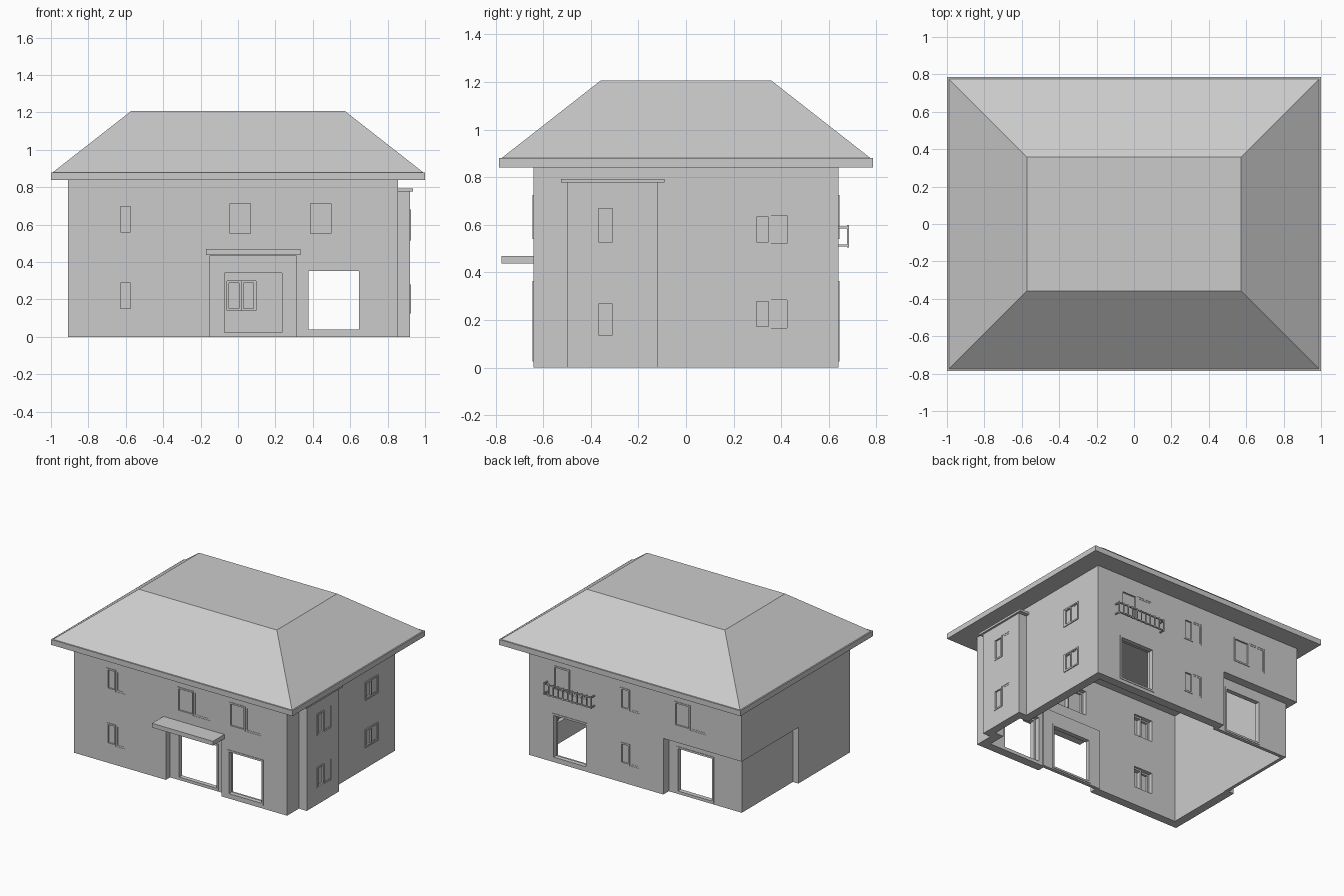
import bpy, bmesh

if "Cube" in bpy.data.objects:
    bpy.data.objects.remove(bpy.data.objects["Cube"], do_unlink=True)

grey = bpy.data.materials.new("plain_grey")
grey.use_nodes = True
grey.diffuse_color = (0.6, 0.6, 0.6, 1)
grey.node_tree.nodes["Principled BSDF"].inputs["Base Color"].default_value = (0.6, 0.6, 0.6, 1)

T = 0.065                       # wall thickness
X0, X1, Y = -0.91, 0.855, 0.64  # outer walls
EAVE = 0.845


def add_box(bm, lo, hi):
    verts = bmesh.ops.create_cube(bm, size=1)["verts"]
    for v in verts:
        for i in range(3):
            v.co[i] = (lo[i] + hi[i]) / 2 + v.co[i] * (hi[i] - lo[i])
    return verts


def finish(name, bm):
    bmesh.ops.recalc_face_normals(bm, faces=bm.faces)
    mesh = bpy.data.meshes.new(name)
    bm.to_mesh(mesh)
    bm.free()
    mesh.materials.append(grey)
    obj = bpy.data.objects.new(name, mesh)
    bpy.context.scene.collection.objects.link(obj)
    return obj


def boxes(name, spans):
    bm = bmesh.new()
    for lo, hi in spans:
        add_box(bm, lo, hi)
    return finish(name, bm)


def combine(target, tool, operation):
    """Apply a boolean and throw the tool away."""
    mod = target.modifiers.new("shape", "BOOLEAN")
    mod.operation, mod.object, mod.solver = operation, tool, "EXACT"
    bpy.context.view_layer.update()
    dg = bpy.context.evaluated_depsgraph_get()
    mesh = bpy.data.meshes.new_from_object(target.evaluated_get(dg))
    target.modifiers.clear()
    target.data = mesh
    bpy.data.objects.remove(tool, do_unlink=True)


def cut(target, lo, hi):
    combine(target, boxes("cutter", [(lo, hi)]), "DIFFERENCE")


# Each wall: axis it faces along, outward sign, position of its outer plane
WALLS = {
    "front": (1, -1, -Y), "porch": (1, -1, -Y + 0.05),
    "back": (1, 1, Y), "back_porch": (1, 1, Y - 0.065),
    "side": (0, 1, X1), "bay": (0, 1, 0.92),
}


def span(wall, u0, u1, z0, z1, d0, d1):
    """Box corners from wall coordinates: along, up, outward depth."""
    axis, sign, plane = WALLS[wall]
    depth = sorted((plane + sign * d0, plane + sign * d1))
    u = sorted((u0, u1))
    if axis:
        return (u[0], depth[0], z0), (u[1], depth[1], z1)
    return (depth[0], u[0], z0), (depth[1], u[1], z1)


def frame(wall, u0, u1, z0, z1, w, d0, d1):
    u0, u1 = sorted((u0, u1))
    return [span(wall, u0, u0 + w, z0, z1, d0, d1),
            span(wall, u1 - w, u1, z0, z1, d0, d1),
            span(wall, u0 + w, u1 - w, z0, z0 + w, d0, d1),
            span(wall, u0 + w, u1 - w, z1 - w, z1, d0, d1)]


# Outer wall mass with side bay and the recessed porches
walls = boxes("walls", [((X0, -Y, 0), (X1, Y, EAVE))])
combine(walls, boxes("bay_mass", [((X1 - 0.1, -0.5, 0), (0.92, -0.12, 0.78))]), "UNION")
cut(walls, (-1.1, -0.03, -0.1), (X0 + 0.045, 0.9, 0.42))
cut(walls, (-1.1, Y - 0.065, -0.1), (-0.26, 0.9, 0.42))
cut(walls, (-0.15, -0.9, -0.1), (0.31, -Y + 0.05, 0.435))

# Hollow interior, kept clear of the recesses
cavity = boxes("cavity", [((X0 + T, -Y + T, -0.2), (X1 - T, Y - T, EAVE - 0.02))])
cut(cavity, (-1.1, -0.05, -0.3), (X0 + T + 0.005, 0.9, 0.44))
cut(cavity, (-1.1, Y - 0.09, -0.3), (-0.24, 0.9, 0.44))
cut(cavity, (-0.17, -0.9, -0.3), (0.33, -Y + 0.075, 0.455))
combine(cavity, boxes("bay_cavity", [((X1 - 0.2, -0.44, -0.2), (0.86, -0.18, 0.72))]), "UNION")
combine(walls, cavity, "DIFFERENCE")

# Open doorways with slim frames
doorways = [
    ("front_doorway", "porch", -0.085, 0.25, 0.01, 0.355),
    ("front_wide_opening", "front", 0.362, 0.66, 0.025, 0.365),
    ("back_wide_opening", "back", 0.362, 0.66, 0.025, 0.365),
    ("back_doorway", "back_porch", -0.635, -0.325, 0.01, 0.355),
]
for name, wall, u0, u1, z0, z1 in doorways:
    cut(walls, *span(wall, u0, u1, z0, z1, -0.12, 0.03))
    boxes(name + "_frame", frame(wall, u0, u1, z0, z1, 0.014, -0.03, 0.004))

# Sliding windows: first edge is the side with the proud sash
windows = [("bay", -0.38, -0.215, 0.515, 0.68), ("bay", -0.38, -0.215, 0.125, 0.28),
           ("side", 0.285, 0.43, 0.515, 0.645), ("side", 0.285, 0.43, 0.16, 0.29)]
for wall, edge, way in (("front", -0.64, 1), ("back", 0.095, -1)):
    for z in (0.14, 0.55):
        windows.append((wall, edge, edge + way * 0.155, z, z + 0.16))
for wall, edge, way in (("front", -0.055, 1), ("front", 0.375, 1),
                        ("back", 0.65, -1), ("back", -0.35, -1)):
    windows.append((wall, edge, edge + way * 0.27, 0.54, 0.725))

for i, (wall, u0, u1, z0, z1) in enumerate(windows):
    cut(walls, *span(wall, u0, u1, z0, z1, -0.1, 0.03))
    mid = (u0 + u1) / 2
    label = f"{wall}_window_{i + 1}"
    w = 0.012
    boxes(label + "_sash", frame(wall, u0, mid, z0, z1, w, -0.035, 0.004))
    boxes(label + "_inner_sash", frame(wall, mid, u1, z0, z1, w, -0.05, -0.002))
    boxes(label + "_panes", [span(wall, u0, mid, z0, z1, -0.018, -0.008),
                             span(wall, mid, u1, z0, z1, -0.018, -0.004)])
    if wall == "side":
        boxes(label + "_surround",
              frame(wall, u0 - 0.004, u1 + 0.004, z0 - 0.004, z1 + 0.004, 0.01, -0.01, 0.006))

# Entrance canopy and bay cap
boxes("entrance_canopy", [((-0.17, -0.775, 0.438), (0.335, -Y + 0.02, 0.47))])
boxes("bay_cap", [((X1 - 0.02, -0.525, 0.777), (0.935, -0.09, 0.793))])

# Balcony railing on the back wall
rail = [((0.305, Y + 0.036, z), (0.705, Y + 0.045, z + 0.008)) for z in (0.51, 0.585)]
for x in (0.305, 0.697):
    for z in (0.51, 0.585):
        rail.append(((x, Y - 0.01, z), (x + 0.008, Y + 0.045, z + 0.008)))
for i in range(11):
    x = 0.305 + i * 0.0392
    rail.append(((x, Y + 0.037, 0.505), (x + 0.007, Y + 0.044, 0.6)))
boxes("balcony_railing", rail)

# Eave slab and flat-topped hip roof
boxes("eave_slab", [((-1, -0.785, 0.84), (1, 0.785, 0.88))])
bm = bmesh.new()
for v in add_box(bm, (-0.99, -0.775, 0.88), (0.99, 0.775, 1.207)):
    if v.co.z > 1:
        v.co.x *= 0.572 / 0.99
        v.co.y *= 0.357 / 0.775
finish("hip_roof", bm)
